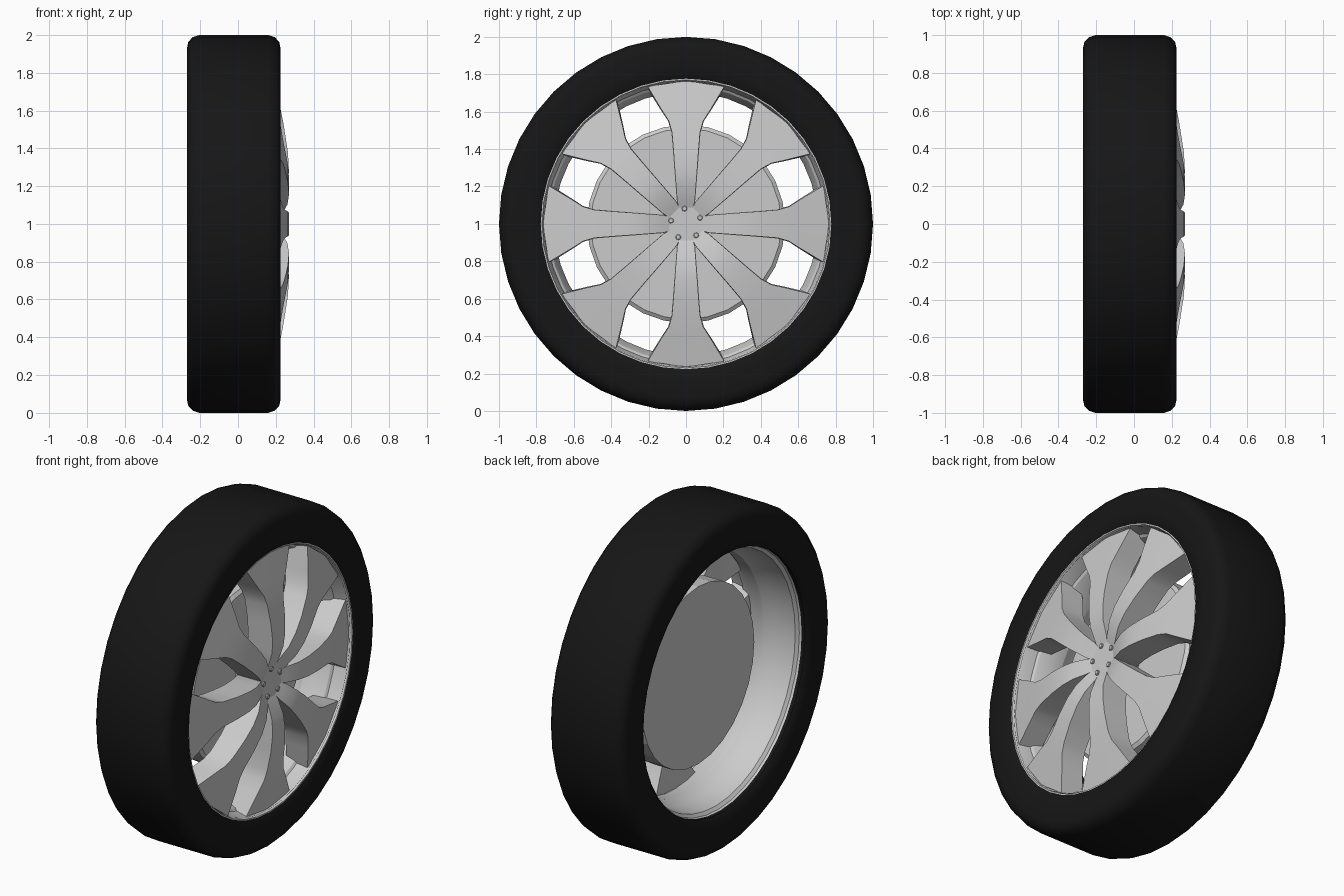
import bpy, bmesh, math

if "Cube" in bpy.data.objects:
    bpy.data.objects.remove(bpy.data.objects["Cube"])

CZ = 1.0  # axle height


def finish(bm, name, angle=None, color=None):
    bmesh.ops.recalc_face_normals(bm, faces=bm.faces)
    me = bpy.data.meshes.new(name)
    bm.to_mesh(me)
    bm.free()
    ob = bpy.data.objects.new(name, me)
    bpy.context.collection.objects.link(ob)
    if angle:
        me.shade_smooth()
        me.set_sharp_from_angle(angle=math.radians(angle))
    if color:
        mat = bpy.data.materials.new(name + "_material")
        mat.diffuse_color = color
        mat.use_nodes = True
        mat.node_tree.nodes["Principled BSDF"].inputs["Base Color"].default_value = mat.diffuse_color
        me.materials.append(mat)
    return ob


def polar(x, r, a, side=0.0):
    """Point at radius r, angle a from straight up, shifted sideways."""
    return (x, r * math.sin(a) + side * math.cos(a),
            CZ + r * math.cos(a) - side * math.sin(a))


def lathe(name, profile, steps, closed=True, **kw):
    """Spin an (x, r) profile round the axle; open profiles get end caps."""
    bm = bmesh.new()
    rings = [[bm.verts.new(polar(x, r, math.tau * i / steps)) for i in range(steps)]
             for x, r in profile]
    pairs = list(zip(rings, rings[1:]))
    if closed:
        pairs.append((rings[-1], rings[0]))
    else:
        bm.faces.new(rings[0])
        bm.faces.new(rings[-1])
    for a, b in pairs:
        for i in range(steps):
            j = (i + 1) % steps
            bm.faces.new((a[i], a[j], b[j], b[i]))
    return finish(bm, name, **kw)


# Tyre with rounded shoulders
lathe("tyre", [(0.205, 0.765), (0.222, 0.785), (0.225, 0.85), (0.225, 0.93),
               (0.218, 0.963), (0.195, 0.988), (0.16, 1.0),
               (-0.205, 1.0), (-0.24, 0.988), (-0.263, 0.963), (-0.27, 0.93),
               (-0.27, 0.85), (-0.267, 0.785), (-0.25, 0.765)],
      40, angle=40, color=(0.008, 0.008, 0.008, 1))

# Rim barrel with front lip and stepped well
lathe("rim", [(0.205, 0.79), (0.215, 0.782), (0.215, 0.77), (0.2, 0.763),
              (0.13, 0.748), (0.12, 0.735), (0.05, 0.705), (-0.02, 0.705),
              (-0.08, 0.735), (-0.2, 0.745), (-0.215, 0.762), (-0.25, 0.77),
              (-0.255, 0.785), (-0.24, 0.79)], 40, angle=25)

# Brake disc behind the spokes
lathe("brake_disc", [(0.06, 0.51), (0.045, 0.53), (-0.08, 0.53)], 28, closed=False)

# Hub joining the spokes
lathe("hub", [(0.222, 0.105), (0.205, 0.118), (0.0, 0.118)], 16, closed=False)

# Eight flared spokes: radius, half width, front x, back x
STATIONS = [(0.08, 0.035, 0.219, 0.07), (0.12, 0.047, 0.234, 0.08),
            (0.2, 0.053, 0.262, 0.10), (0.28, 0.059, 0.27, 0.11),
            (0.38, 0.066, 0.264, 0.11), (0.49, 0.075, 0.247, 0.10),
            (0.55, 0.092, 0.237, 0.09), (0.61, 0.13, 0.225, 0.08),
            (0.735, 0.205, 0.197, 0.06)]
bm = bmesh.new()
for k in range(8):
    a = math.tau * k / 8
    loops = []
    for n, (r, w, front, back) in enumerate(STATIONS):
        bulge = 0.03 if n == len(STATIONS) - 1 else 0
        loop = [(front, r, -w), (front, r + bulge, 0), (front, r, w),
                (back, r, w * 1.04), (back, r + bulge, 0), (back, r, -w * 1.04)]
        loops.append([bm.verts.new(polar(x, q, a, s)) for x, q, s in loop])
    for p, q in zip(loops, loops[1:]):
        for i in range(6):
            j = (i + 1) % 6
            bm.faces.new((p[i], p[j], q[j], q[i]))
    bm.faces.new(loops[0])
    for i in (0, 1):
        bm.faces.new((loops[-1][i], loops[-1][i + 1], loops[-1][4 - i], loops[-1][5 - i]))
finish(bm, "spokes", angle=20)

# Five wheel bolts
bm = bmesh.new()
for k in range(5):
    a = math.tau * k / 5 - 0.1
    rings = []
    for x, r in ((0.2, 0.015), (0.229, 0.015), (0.232, 0.011)):
        rings.append([bm.verts.new(polar(x, 0.082 + r * math.cos(t), a, r * math.sin(t)))
                      for t in (math.tau * i / 8 for i in range(8))])
    for p, q in zip(rings, rings[1:]):
        for i in range(8):
            j = (i + 1) % 8
            bm.faces.new((p[i], p[j], q[j], q[i]))
    bm.faces.new(rings[0])
    bm.faces.new(rings[-1])
finish(bm, "wheel_bolts")
